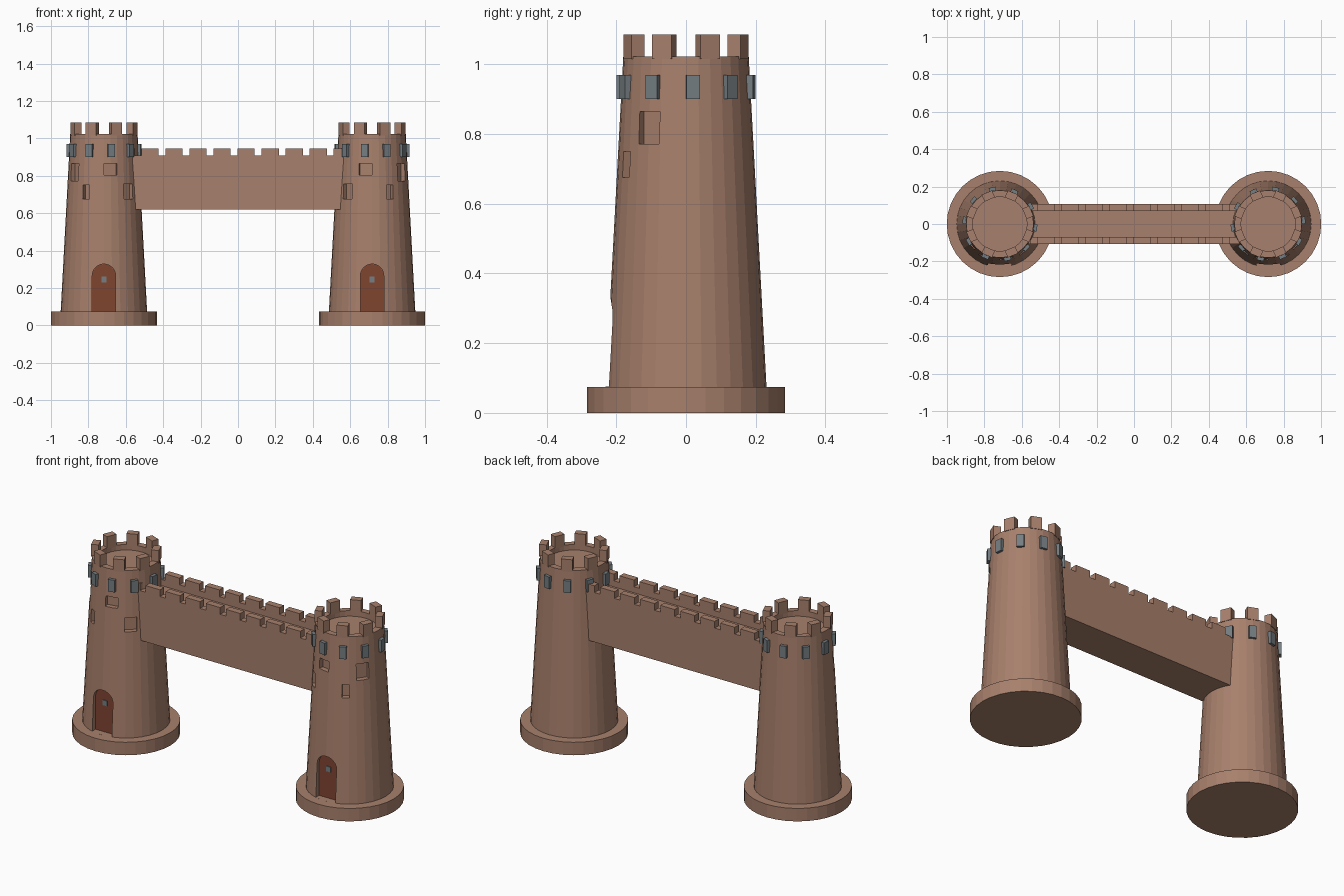
import bpy, bmesh, math
from mathutils import Matrix, Vector

if "Cube" in bpy.data.objects:
    bpy.data.objects.remove(bpy.data.objects["Cube"])


def material(name, rgb):
    m = bpy.data.materials.new(name)
    m.diffuse_color = (*rgb, 1)
    m.use_nodes = True
    m.node_tree.nodes["Principled BSDF"].inputs["Base Color"].default_value = m.diffuse_color
    return m


STONE = material("brown stone", (0.39, 0.216, 0.15))
WOOD = material("red brown wood", (0.216, 0.058, 0.03))
GREY = material("grey glass", (0.18, 0.209, 0.223))
TX = 0.717      # tower centre distance
SIDES = 32


def finish(name, bm, mat):
    bmesh.ops.recalc_face_normals(bm, faces=bm.faces)
    me = bpy.data.meshes.new(name)
    bm.to_mesh(me)
    bm.free()
    me.materials.append(mat)
    ob = bpy.data.objects.new(name, me)
    bpy.context.collection.objects.link(ob)
    return ob


def box(bm, lo, hi, mat=Matrix()):
    lo, hi = Vector(lo), Vector(hi)
    m = mat @ Matrix.Translation((lo + hi) / 2) @ Matrix.Diagonal((*(hi - lo), 1))
    bmesh.ops.create_cube(bm, size=1, matrix=m)


def polar_box(bm, cx, deg, r0, r1, w, z0, z1):
    # box facing outward from a tower axis
    m = Matrix.Translation((cx, 0, 0)) @ Matrix.Rotation(math.radians(deg), 4, 'Z')
    box(bm, (r0, -w / 2, z0), (r1, w / 2, z1), m)


def lathe(bm, cx, profile):
    rings = []
    for r, z in profile:
        rings.append([bm.verts.new((cx + r * math.cos(2 * math.pi * i / SIDES),
                                    r * math.sin(2 * math.pi * i / SIDES), z))
                      for i in range(SIDES)])
    for a, b in zip(rings, rings[1:]):
        for i in range(SIDES):
            j = (i + 1) % SIDES
            bm.faces.new((a[i], a[j], b[j], b[i]))
    bm.faces.new(rings[0])
    bm.faces.new(rings[-1])


def arch(bm, cx, w, z0, z1, y0, y1):
    # round-topped door slab
    r = w / 2
    pts = [(cx - r, z0), (cx + r, z0)]
    pts += [(cx + r * math.cos(math.pi * i / 12), z1 - r + r * math.sin(math.pi * i / 12))
            for i in range(13)]
    f = bm.faces.new([bm.verts.new((x, y0, z)) for x, z in pts])
    ext = bmesh.ops.extrude_face_region(bm, geom=[f])
    bmesh.ops.translate(bm, vec=(0, y1 - y0, 0),
                        verts=[v for v in ext['geom'] if isinstance(v, bmesh.types.BMVert)])


def cut(ob, cutter):
    mod = ob.modifiers.new("cut", 'BOOLEAN')
    mod.operation = 'DIFFERENCE'
    mod.solver = 'EXACT'
    mod.object = cutter
    bpy.context.view_layer.update()
    dg = bpy.context.evaluated_depsgraph_get()
    me = bpy.data.meshes.new_from_object(ob.evaluated_get(dg))
    ob.modifiers.clear()
    ob.data = me
    bpy.data.objects.remove(cutter)


# missing bricks: angle, width, bottom, top (left tower)
BRICKS = [(-146, 0.07, 0.772, 0.865), (-79, 0.07, 0.805, 0.865),
          (-119, 0.04, 0.675, 0.75), (-48, 0.065, 0.675, 0.755)]

for side, s in (("left", -1), ("right", 1)):
    cx = s * TX
    turn = (lambda a: a) if s < 0 else (lambda a: 180 - a)

    # round footing
    bm = bmesh.new()
    lathe(bm, cx, [(0.284, 0), (0.284, 0.075)])
    finish(side + "_tower_footing", bm, STONE)

    # tapered tower with sunken roof
    bm = bmesh.new()
    lathe(bm, cx, [(0.232, 0.06), (0.231, 0.075), (0.18, 1.022), (0.145, 1.022), (0.145, 0.99)])
    tower = finish(side + "_tower", bm, STONE)

    # doorway and brick recesses
    bm = bmesh.new()
    arch(bm, cx, 0.125, 0.0752, 0.328, -0.3, -0.188)
    for a, w, z0, z1 in BRICKS:
        r = 0.231 - 0.0539 * ((z0 + z1) / 2 - 0.075)
        polar_box(bm, cx, turn(a), r - 0.028, r + 0.05, w, z0, z1)
    cut(tower, finish("cutter", bm, STONE))

    # door and its small window
    bm = bmesh.new()
    arch(bm, cx, 0.125, 0.0755, 0.3278, -0.192, -0.186)
    finish(side + "_door", bm, WOOD)
    bm = bmesh.new()
    box(bm, (cx - 0.014, -0.197, 0.23), (cx + 0.014, -0.19, 0.26))
    finish(side + "_door_window", bm, GREY)

    # battlements
    bm = bmesh.new()
    for k in range(8):
        polar_box(bm, cx, 22.5 + 45 * k, 0.142, 0.182, 0.06, 1.015, 1.086)
    finish(side + "_tower_merlons", bm, STONE)

    # ring of windows
    bm = bmesh.new()
    for k in range(10):
        polar_box(bm, cx, turn(-6 + 36 * k), 0.178, 0.2, 0.038, 0.9, 0.97)
    finish(side + "_tower_windows", bm, GREY)

# bridge: U-shaped section between the towers
bm = bmesh.new()
section = [(-0.108, 0.62), (0.108, 0.62), (0.108, 0.907), (0.07, 0.907),
           (0.07, 0.872), (-0.07, 0.872), (-0.07, 0.907), (-0.108, 0.907)]
ends = [[bm.verts.new((x, y, z)) for y, z in section] for x in (-0.575, 0.575)]
for e in ends:
    bm.faces.new(e)
for i in range(len(section)):
    j = (i + 1) % len(section)
    bm.faces.new((ends[0][i], ends[0][j], ends[1][j], ends[1][i]))
finish("bridge", bm, STONE)

# bridge battlements on both parapets
bm = bmesh.new()
for k in range(-4, 6):
    x = -0.085 + 0.1285 * k
    for y in (-0.089, 0.089):
        box(bm, (max(x - 0.046, -0.575), y - 0.019, 0.9),
            (min(x + 0.046, 0.575), y + 0.019, 0.946))
finish("bridge_merlons", bm, STONE)
